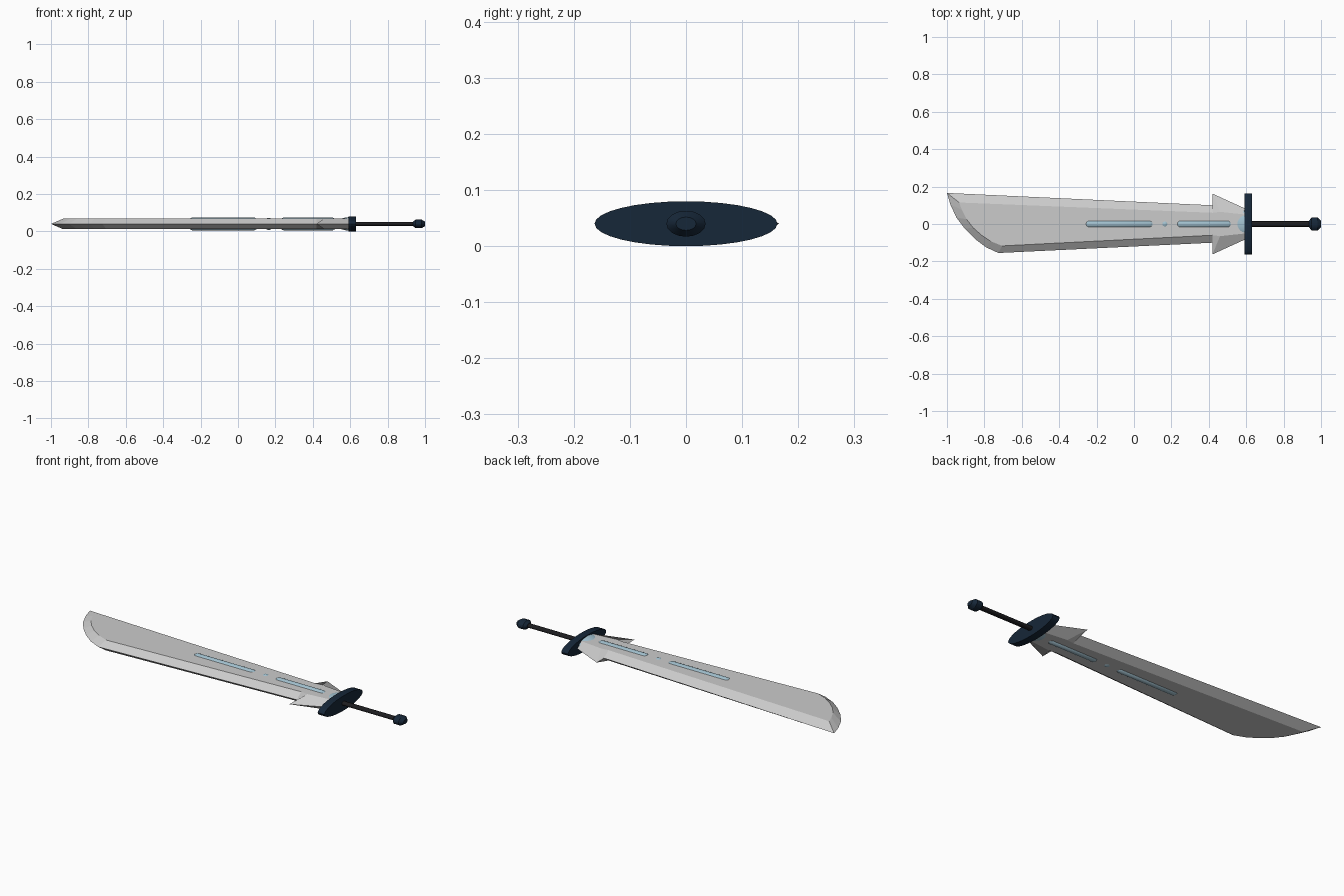
import bpy, bmesh
from math import sin, cos, pi, radians

if "Cube" in bpy.data.objects:
    bpy.data.objects.remove(bpy.data.objects["Cube"])

MID = 0.04  # height of the sword's centre plane


def material(name, rgb):
    m = bpy.data.materials.new(name)
    m.diffuse_color = (*rgb, 1)
    m.use_nodes = True
    m.node_tree.nodes["Principled BSDF"].inputs["Base Color"].default_value = m.diffuse_color
    return m


NAVY = material("navy", (0.008, 0.02, 0.04))
BLACK = material("black", (0.012, 0.012, 0.014))
BLUE = material("pale_blue", (0.36, 0.53, 0.62))


def finish(name, bm, mat=None, smooth=None):
    bmesh.ops.recalc_face_normals(bm, faces=bm.faces)
    me = bpy.data.meshes.new(name)
    bm.to_mesh(me)
    bm.free()
    ob = bpy.data.objects.new(name, me)
    bpy.context.collection.objects.link(ob)
    if mat:
        me.materials.append(mat)
    if smooth:
        me.shade_smooth()
        me.set_sharp_from_angle(angle=radians(smooth))
    return ob


def lathe(name, profile, mat, zs=1.0, n=24, smooth=35):
    """Spin (x, radius) stations about the sword axis, flattened by zs; both ends capped."""
    bm = bmesh.new()
    rings = [[bm.verts.new((x, r * cos(2 * pi * i / n), MID + zs * r * sin(2 * pi * i / n)))
              for i in range(n)] for x, r in profile]
    for a, b in zip(rings, rings[1:]):
        for i in range(n):
            j = (i + 1) % n
            bm.faces.new((a[i], a[j], b[j], b[i]))
    bm.faces.new(rings[0])
    bm.faces.new(rings[-1])
    return finish(name, bm, mat, smooth)


def arc(cx, rx, r, a0, a1, steps=8):
    """Elliptic arc of (x, radius) stations, angles in degrees from the +x axis."""
    angles = [radians(a0 + (a1 - a0) * i / steps) for i in range(steps + 1)]
    return [(cx + rx * cos(a), max(r * sin(a), 0.0004)) for a in angles]


# Blade: sharp outline on the centre plane, bevelled up and down to flat inner faces
outer = [(0.60, 0.08), (0.42, 0.162), (0.42, 0.10), (-1.0, 0.166),
         (-0.982, 0.105), (-0.95, 0.035), (-0.905, -0.025), (-0.85, -0.08),
         (-0.79, -0.125), (-0.725, -0.155),
         (0.42, -0.10), (0.42, -0.162), (0.60, -0.08)]
inner = [(0.60, 0.05), (0.46, 0.065), (0.42, 0.06), (-0.935, 0.115),
         (-0.92, 0.075), (-0.895, 0.025), (-0.86, -0.02), (-0.815, -0.06),
         (-0.765, -0.093), (-0.705, -0.117),
         (0.42, -0.06), (0.46, -0.065), (0.60, -0.05)]
bm = bmesh.new()
edge = [bm.verts.new((x, y, MID)) for x, y in outer]
for h in (0.028, -0.028):
    flat = [bm.verts.new((x, y, MID + h)) for x, y in inner]
    bm.faces.new(flat)
    for i in range(len(edge) - 1):
        bm.faces.new((edge[i], edge[i + 1], flat[i + 1], flat[i]))
bmesh.ops.holes_fill(bm, edges=[e for e in bm.edges if e.is_boundary], sides=0)
finish("blade", bm)

# Inlaid rods along the blade, each with a bead at its guard end
for i, (x0, x1) in enumerate(((-0.268, 0.11), (0.22, 0.528)), 1):
    lathe(f"inlay_rod_{i}",
          arc(x0 + 0.027, 0.027, 0.028, 180, 90) + [(x1 - 0.022, 0.028), (x1 - 0.014, 0.024)],
          BLUE, 1.23)
    lathe(f"inlay_bead_{i}", arc(x1 - 0.015, 0.015, 0.025, 180, 0, 14), BLUE, 1.2)

# Round gem between the rods, and the dome against the guard
lathe("gem", arc(0.165, 0.027, 0.028, 180, 0, 14), BLUE, 1.15)
lathe("guard_dome", arc(0.60, 0.075, 0.075, 180, 90, 10), BLUE, 0.48, 32)

# Oval guard, grip and faceted pommel
lathe("guard", [(0.59, 0.163), (0.63, 0.163)], NAVY, 0.04 / 0.163, 32)
lathe("grip", [(0.62, 0.015), (0.95, 0.015)], BLACK, 0.67, 16)
lathe("pommel", [(0.936, 0.018), (0.95, 0.035), (0.982, 0.035), (1.0, 0.018)],
      NAVY, 0.66, 16, 25)
